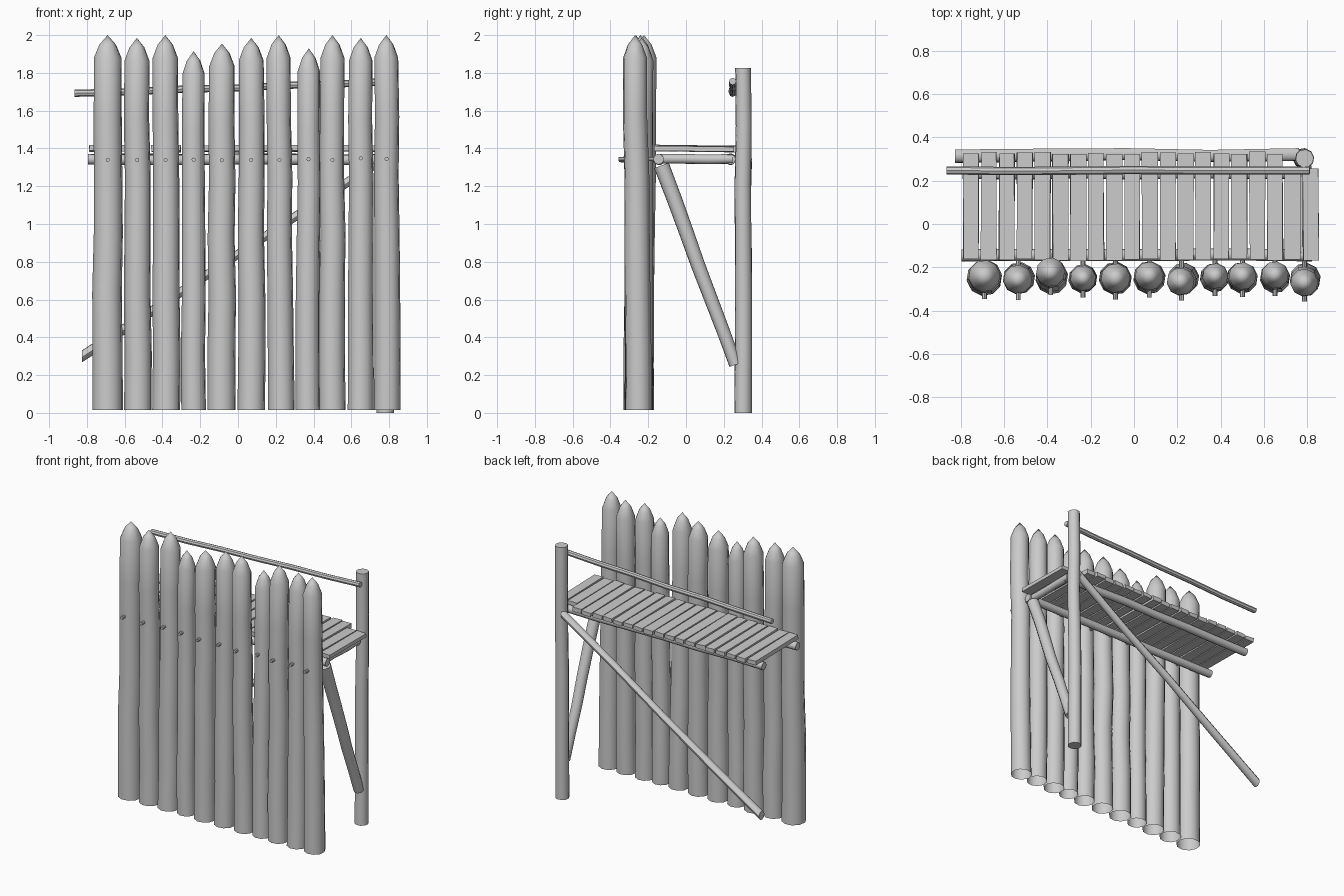
import bpy, bmesh, math, random
from mathutils import Vector

random.seed(4)
cube = bpy.data.objects.get("Cube")
if cube:
    bpy.data.objects.remove(cube, do_unlink=True)

# One plain timber colour
wood = bpy.data.materials.new("plain_grey_timber")
wood.use_nodes = True
GREY = (0.6, 0.6, 0.6, 1)
wood.diffuse_color = GREY
wood.node_tree.nodes["Principled BSDF"].inputs["Base Color"].default_value = GREY


def finish(name, bm, smooth=True):
    bmesh.ops.recalc_face_normals(bm, faces=bm.faces[:])
    mesh = bpy.data.meshes.new(name)
    bm.to_mesh(mesh)
    bm.free()
    mesh.materials.append(wood)
    obj = bpy.data.objects.new(name, mesh)
    bpy.context.collection.objects.link(obj)
    if smooth:
        bpy.ops.object.select_all(action="DESELECT")
        obj.select_set(True)
        bpy.context.view_layer.objects.active = obj
        bpy.ops.object.shade_smooth_by_angle(angle=math.radians(40))
    return obj


def pole(name, path, radii, sides=10, open_start=False, plane=None):
    """Loft rings along a path; a zero last radius closes to a point."""
    path = [Vector(p) for p in path]
    axis = plane or (path[-1] - path[0]).normalized()
    side = axis.orthogonal().normalized()
    up = axis.cross(side)
    bm = bmesh.new()
    rings = []
    for p, r in zip(path, radii):
        if r == 0:
            rings.append([bm.verts.new(p)])
            continue
        angles = [math.tau * i / sides for i in range(sides)]
        rings.append([bm.verts.new(p + r * (math.cos(a) * side + math.sin(a) * up))
                      for a in angles])
    for a, b in zip(rings, rings[1:]):
        for i in range(sides):
            j = (i + 1) % sides
            if len(b) == 1:
                bm.faces.new((a[i], a[j], b[0]))
            else:
                bm.faces.new((a[i], a[j], b[j], b[i]))
    if not open_start:
        bm.faces.new(rings[0])
    if len(rings[-1]) > 1:
        bm.faces.new(rings[-1])
    return finish(name, bm)


def log(name, start, end, r0, r1, wobble=0.004, steps=6, **kw):
    """A slightly crooked round timber between two points."""
    start, end = Vector(start), Vector(end)
    path, radii = [], []
    for i in range(steps + 1):
        t = i / steps
        p = start.lerp(end, t)
        if 0 < i < steps:
            p += Vector([random.uniform(-wobble, wobble) for _ in range(3)])
        path.append(p)
        radii.append(r0 + (r1 - r0) * t)
    return pole(name, path, radii, **kw)


# Pointed stakes: base x, tip x, tip y, tip z, radius
STAKES = [
    (-0.69, -0.69, -0.24, 2.0, 0.082), (-0.53, -0.535, -0.255, 1.985, 0.074),
    (-0.38, -0.385, -0.222, 2.0, 0.075), (-0.235, -0.235, -0.25, 1.915, 0.066),
    (-0.087, -0.085, -0.25, 1.955, 0.076), (0.07, 0.07, -0.24, 1.985, 0.074),
    (0.23, 0.215, -0.265, 2.0, 0.071), (0.37, 0.375, -0.24, 1.93, 0.066),
    (0.5, 0.5, -0.24, 2.0, 0.071), (0.65, 0.65, -0.235, 1.985, 0.07),
    (0.79, 0.785, -0.27, 2.0, 0.071),
]
BASE_Y, BASE_Z = -0.25, 0.015
for n, (bx, tx, ty, tz, r) in enumerate(STAKES, 1):
    shoulder = tz - 0.12
    path, radii = [], []
    for i in range(7):
        t = i / 6
        w = 0.004 if 0 < i < 6 else 0
        path.append((bx + (tx - bx) * t + random.uniform(-w, w),
                     BASE_Y + (ty - BASE_Y) * t + random.uniform(-w, w),
                     BASE_Z + (shoulder - BASE_Z) * t))
        radii.append(r * (1 - 0.1 * t))
    path += [(tx, ty, tz - 0.05), (tx, ty, tz)]
    radii += [r * 0.54, 0]
    pole(f"stake_{n}", path, radii, open_start=True)
    # Wooden peg fixing the stake to the front beam
    px = bx + (tx - bx) * 0.7
    pz = 1.343 + random.uniform(-0.006, 0.006)
    log(f"peg_{n}", (px, -0.14, pz), (px, -r + ty * 0.7 + BASE_Y * 0.3 - 0.022, pz),
        0.011, 0.011, wobble=0, steps=1, sides=8)

# Platform frame
log("front_beam", (-0.795, -0.145, 1.343), (0.82, -0.145, 1.343), 0.028, 0.028)
log("back_beam", (-0.79, 0.235, 1.343), (0.80, 0.235, 1.343), 0.028, 0.028)
log("cross_beam", (0.785, -0.15, 1.345), (0.785, 0.25, 1.345), 0.026, 0.026, steps=3)

# Rear post, braces and handrail
log("rear_post", (0.78, 0.302, 0), (0.787, 0.302, 1.825), 0.047, 0.042)
log("side_brace", (0.785, -0.13, 1.31), (0.785, 0.262, 0.255), 0.042, 0.034)
pole("diagonal_brace",
     [(-0.825, 0.312, 0.3), (-0.4, 0.318, 0.575), (-0.03, 0.322, 0.82),
      (0.35, 0.314, 1.07), (0.76, 0.32, 1.34)],
     [0.032, 0.03, 0.028, 0.028, 0.03], plane=Vector((1, 0, 0)))
log("handrail", (-0.865, 0.247, 1.692), (0.81, 0.247, 1.755), 0.019, 0.019, sides=8)

# Floor planks, the last two cut short at the post
COUNT, PITCH = 20, 0.0825
for n in range(COUNT):
    back = 0.255 if n >= COUNT - 2 else 0.328 + random.uniform(-0.006, 0.006)
    front = -0.165 + random.uniform(-0.005, 0.005)
    x = -0.752 + n * PITCH
    bm = bmesh.new()
    bmesh.ops.create_cube(bm, size=1)
    for v in bm.verts:
        end = front if v.co.y < 0 else back
        tilt = 0.004 if v.co.y < 0 else -0.002
        v.co = Vector((x + v.co.x * 0.072 + random.uniform(-0.003, 0.003), end,
                       1.398 + v.co.z * 0.03 + tilt + random.uniform(-0.003, 0.003)))
    finish(f"floor_plank_{n + 1}", bm, smooth=False)
